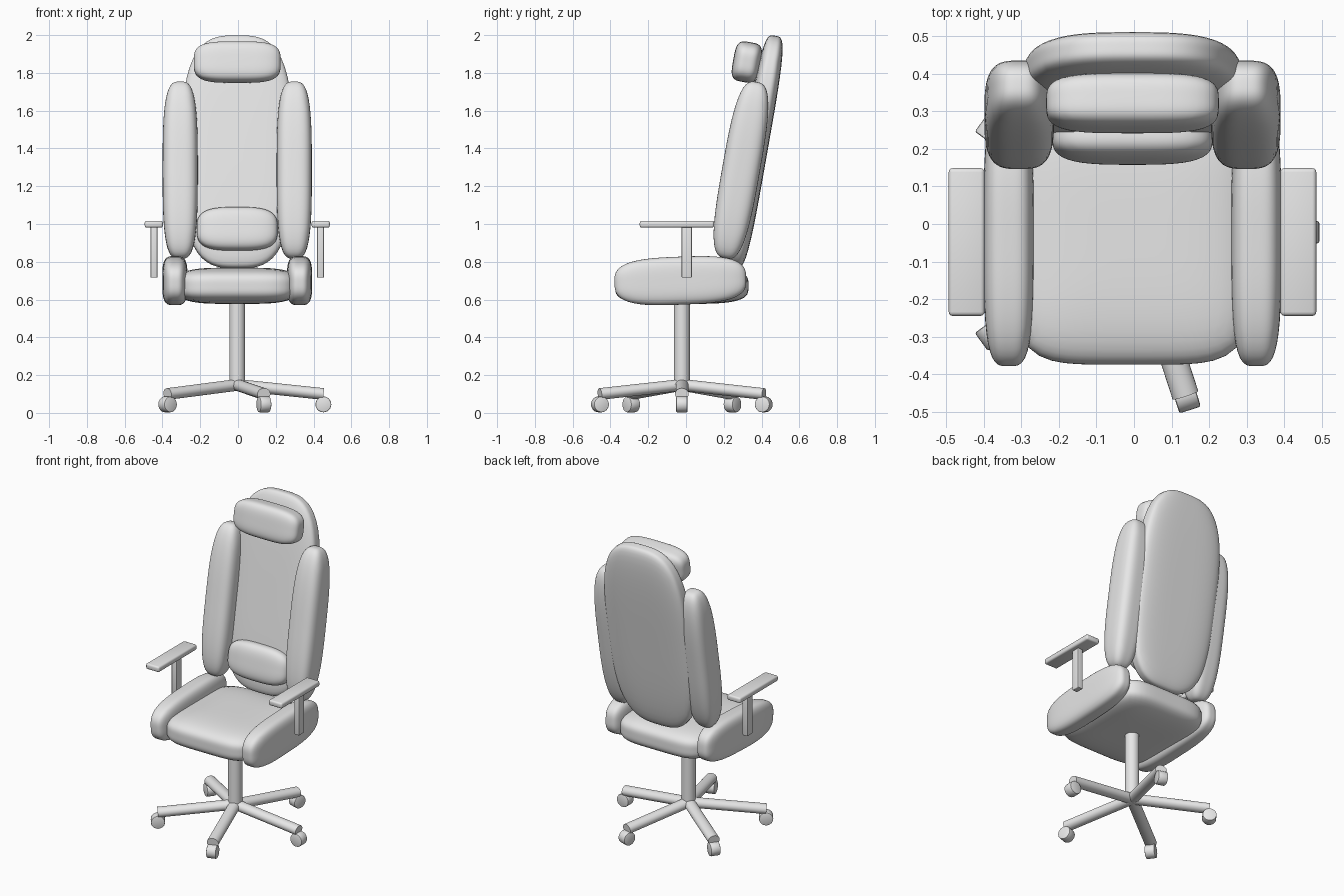
import bpy, bmesh, math
from mathutils import Vector, Matrix

old = bpy.data.objects.get("Cube")
if old:
    bpy.data.objects.remove(old)

grey = bpy.data.materials.new("light grey")
grey.use_nodes = True
colour = (0.8, 0.8, 0.8, 1)
grey.diffuse_color = colour
grey.node_tree.nodes["Principled BSDF"].inputs["Base Color"].default_value = colour

LEAN = math.radians(-10)
MID = -0.004
HUB = Vector((MID, -0.022, 0))


def finish(name, bm, loc, rot=(0, 0, 0)):
    mesh = bpy.data.meshes.new(name)
    bm.to_mesh(mesh)
    bm.free()
    mesh.materials.append(grey)
    obj = bpy.data.objects.new(name, mesh)
    bpy.context.collection.objects.link(obj)
    obj.location, obj.rotation_euler = loc, rot
    bpy.ops.object.select_all(action='DESELECT')
    obj.select_set(True)
    bpy.context.view_layer.objects.active = obj
    bpy.ops.object.shade_smooth_by_angle(angle=math.radians(35))
    return obj


def cushion(name, loc, half, thin, outline, puff, lean=0):
    """Padded block: 'outline' squares the face, 'puff' squares the thin axis."""
    bm = bmesh.new()
    bmesh.ops.create_cube(bm, size=2)
    bmesh.ops.subdivide_edges(bm, edges=bm.edges[:], cuts=17, use_grid_fill=True)
    wide = [i for i in range(3) if i != thin]
    for v in bm.verts:
        # spread the grid evenly around the curve before rounding
        p = Vector([math.tan(c * math.pi / 4) for c in v.co])
        face = sum(abs(p[i]) ** outline for i in wide) ** (puff / outline)
        p /= (face + abs(p[thin]) ** puff) ** (1 / puff)
        v.co = [p[i] * half[i] for i in range(3)]
    return finish(name, bm, loc, (lean, 0, 0))


def box(name, loc, size, bevel):
    bm = bmesh.new()
    bmesh.ops.create_cube(bm, size=1)
    bmesh.ops.scale(bm, vec=size, verts=bm.verts)
    bmesh.ops.bevel(bm, geom=bm.edges[:], offset=bevel, segments=3,
                    profile=0.5, affect='EDGES')
    return finish(name, bm, loc)


def rod(name, start, end, r_side, r_up, sides=24, bevel=0):
    """Round bar between two points, optionally flattened in height."""
    axis = end - start
    bm = bmesh.new()
    bmesh.ops.create_cone(bm, cap_ends=True, segments=sides, radius1=1,
                          radius2=1, depth=axis.length)
    bmesh.ops.scale(bm, vec=(r_up, r_side, 1), verts=bm.verts)
    if bevel:
        rims = [e for e in bm.edges if abs(e.verts[0].co.z - e.verts[1].co.z) < 1e-5]
        bmesh.ops.bevel(bm, geom=rims, offset=bevel, segments=2,
                        profile=0.5, affect='EDGES')
    # local x is kept in the vertical plane of the bar
    z = axis.normalized()
    up = Vector((0, 0, 1)) if abs(z.z) < 0.9 else Vector((1, 0, 0))
    y = z.cross(up).normalized()
    turn = Matrix((y.cross(z), y, z)).transposed().to_4x4()
    bmesh.ops.transform(bm, matrix=turn, verts=bm.verts)
    return finish(name, bm, (start + end) / 2)


# Seat and backrest
cushion("seat", (MID, -0.022, 0.673), (0.318, 0.353, 0.096), 2, 5, 3.6)
cushion("backrest", (MID, 0.364, 1.382), (0.293, 0.066, 0.624), 1, 3.1, 4, LEAN)
cushion("head_pillow", (MID, 0.322, 1.857), (0.23, 0.073, 0.107), 1, 3.6, 3.8, LEAN)
cushion("lumbar_pillow", (MID, 0.235, 0.973), (0.214, 0.07, 0.115), 1, 3.2, 3.4, LEAN)

for side, sx in (("left", 1), ("right", -1)):
    # Side padding
    cushion(side + "_back_bolster", (sx * 0.302 + MID, 0.291, 1.285),
            (0.093, 0.1, 0.474), 0, 3.1, 3.3, LEAN)
    cushion(side + "_seat_bolster", (sx * 0.33 + MID, -0.03, 0.7),
            (0.067, 0.349, 0.127), 0, 3.1, 3.6, math.radians(2.2))
    # Armrest
    box(side + "_arm_pad", (sx * 0.442 + MID, -0.048, 0.999), (0.096, 0.394, 0.036), 0.011)
    box(side + "_arm_post", (sx * 0.441 + MID, 0.004, 0.853), (0.036, 0.053, 0.275), 0.004)

# Column and five-legged base
rod("column", HUB + Vector((0, 0, 0.12)), HUB + Vector((0, 0, 0.6)), 0.042, 0.042)
for i in range(5):
    a = math.radians(72 * i)
    out = Vector((math.cos(a), math.sin(a), 0))
    across = Vector((-out.y, out.x, 0)) * 0.03
    up = Vector((0, 0, 1))
    rod(f"base_leg_{i + 1}", HUB + up * 0.148, HUB + out * 0.457 + up * 0.1, 0.036, 0.031)
    hub = HUB + out * 0.456 + up * 0.045
    rod(f"caster_{i + 1}", hub - across, hub + across, 0.042, 0.042, bevel=0.006)
